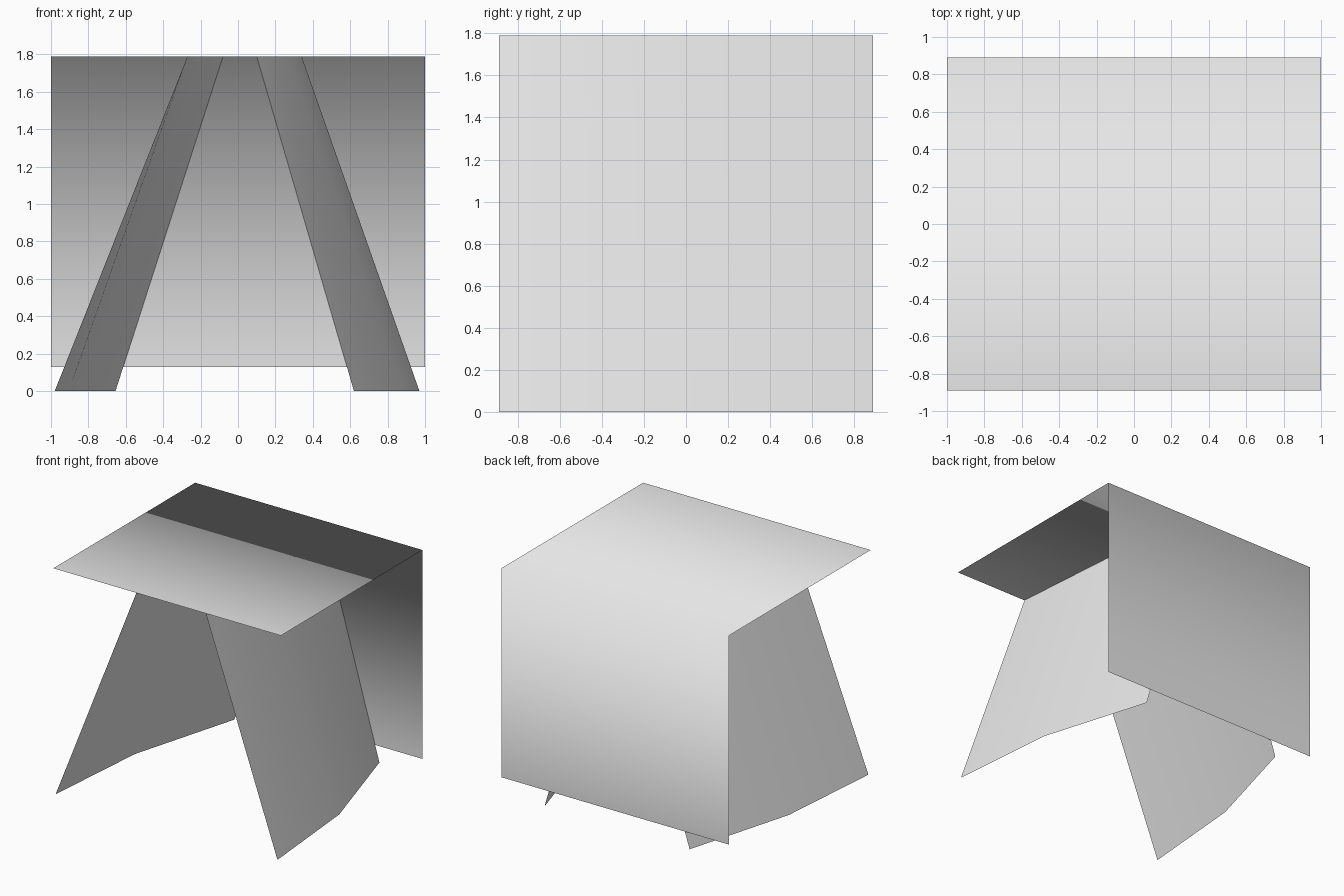
import bpy
import bmesh
from mathutils import Vector

cube = bpy.data.objects.get("Cube")
if cube:
    bpy.data.objects.remove(cube, do_unlink=True)

TOP, DEPTH = 1.79, 0.89

# Single plain grey for every sheet
grey = bpy.data.materials.new("plain grey")
grey.diffuse_color = (0.8, 0.8, 0.8, 1)
grey.use_nodes = True
grey.node_tree.nodes["Principled BSDF"].inputs["Base Color"].default_value = (0.8, 0.8, 0.8, 1)


def sheet(name, first, second, facing):
    """Smooth thin sheet spanning two matching rows of points, turned to face a direction."""
    bm = bmesh.new()
    a = [bm.verts.new(p) for p in first]
    b = [bm.verts.new(p) for p in second]
    for i in range(len(a) - 1):
        bm.faces.new((a[i], a[i + 1], b[i + 1], b[i])).smooth = True
    bm.normal_update()
    if sum((f.normal.dot(Vector(facing)) for f in bm.faces)) < 0:
        bmesh.ops.reverse_faces(bm, faces=bm.faces[:])
    mesh = bpy.data.meshes.new(name)
    bm.to_mesh(mesh)
    bm.free()
    mesh.materials.append(grey)
    obj = bpy.data.objects.new(name, mesh)
    bpy.context.collection.objects.link(obj)
    return obj


# Table top folding down into the back panel, shaded softly over the fold
profile = [(-DEPTH, TOP), (DEPTH, TOP), (DEPTH, 0.13)]
sheet("top_and_back_panel",
      [(-1, y, z) for y, z in profile],
      [(1, y, z) for y, z in profile],
      (0, 1, 1))


# Splayed legs: each bends once at mid depth and narrows towards the back
def leg(name, side, top_x, foot_x):
    depths = (-DEPTH, 0, DEPTH)
    sheet(name,
          [(side * x, y, TOP) for x, y in zip(top_x, depths)],
          [(side * x, y, 0) for x, y in zip(foot_x, depths)],
          (side, 0, 0))


leg("left_leg", 1, (0.34, 0.27, 0.10), (0.97, 0.89, 0.62))
leg("right_leg", -1, (0.27, 0.22, 0.08), (0.98, 0.905, 0.655))
